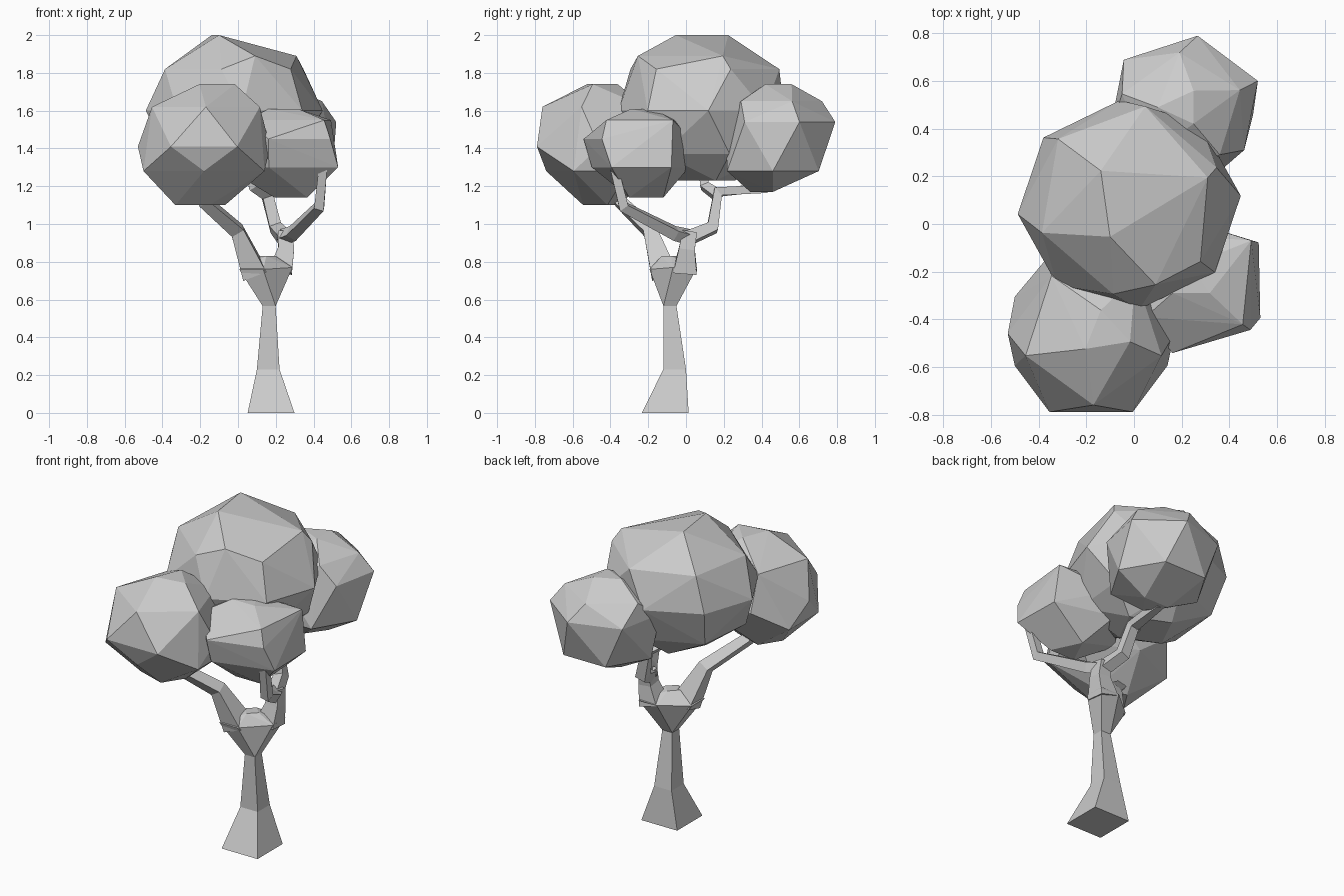
import bpy, bmesh
from math import cos, sin, radians
from mathutils import Vector

if "Cube" in bpy.data.objects:
    bpy.data.objects.remove(bpy.data.objects["Cube"])

UP = Vector((0, 0, 1))


def finish(bm, name):
    bmesh.ops.recalc_face_normals(bm, faces=bm.faces)
    me = bpy.data.meshes.new(name)
    bm.to_mesh(me)
    bm.free()
    ob = bpy.data.objects.new(name, me)
    bpy.context.collection.objects.link(ob)
    return ob


def limb(name, path, upright=False):
    """Square-section branch through (x, y, z, half_width) stations."""
    bm = bmesh.new()
    pts = [Vector(p[:3]) for p in path]
    rings = []
    for i, p in enumerate(pts):
        before = (p - pts[i - 1]).normalized() if i else Vector()
        after = (pts[i + 1] - p).normalized() if i < len(pts) - 1 else Vector()
        direction = UP if upright else (before + after).normalized()
        turn = UP.rotation_difference(direction)
        r = path[i][3]
        corners = ((-r, -r, 0), (r, -r, 0), (r, r, 0), (-r, r, 0))
        rings.append([bm.verts.new(p + turn @ Vector(c)) for c in corners])
    for a, b in zip(rings, rings[1:]):
        for k in range(4):
            n = (k + 1) % 4
            bm.faces.new((a[k], a[n], b[n], b[k]))
    bm.faces.new(rings[0])
    bm.faces.new(rings[-1])
    return finish(bm, name)


def faceted(name, rings):
    """Faceted solid: hull of polygon rings (x, y, z, rx, ry, sides, phase)."""
    bm = bmesh.new()
    for x, y, z, rx, ry, n, phase in rings:
        for k in range(n):
            a = radians(phase + 360 * k / n)
            bm.verts.new((x + rx * cos(a), y + ry * sin(a), z))
    bmesh.ops.convex_hull(bm, input=bm.verts)
    loose = [v for v in bm.verts if not v.link_faces]
    bmesh.ops.delete(bm, geom=loose, context='VERTS')
    return finish(bm, name)


# Trunk with flared foot, and the swollen fork above it
limb("trunk", [(.175, -.11, 0, .124), (.16, -.06, .23, .06),
               (.165, -.085, .57, .034)], upright=True)
faceted("fork", [
    (.165, -.085, .565, .048, .048, 4, 45),
    (.07, -.13, .76, .09, .09, 4, 45),
    (.225, -.005, .77, .09, .09, 4, 45),
    (.15, -.08, .83, .05, .05, 4, 0)])

# Branches
limb("left_branch", [(.085, -.12, .74, .065), (-.005, -.19, .965, .036),
                     (-.18, -.35, 1.12, .03), (-.2, -.45, 1.3, .025)])
limb("right_fork", [(.225, -.005, .75, .062), (.255, .005, .87, .042),
                    (.25, .02, .96, .038)])
limb("right_branch", [(.24, .02, .93, .032), (.29, -.06, .95, .03),
                      (.43, -.33, 1.09, .026), (.45, -.38, 1.3, .022)])
limb("back_branch", [(.25, 0, .92, .035), (.2, .14, .98, .032),
                     (.15, .17, 1.17, .028), (.17, .42, 1.19, .025),
                     (.2, .5, 1.3, .02)])
limb("inner_branch", [(.16, .17, 1.15, .026), (.08, .1, 1.2, .024),
                      (.04, .08, 1.35, .02)])

# Foliage clumps
faceted("crown_foliage", [
    (-.12, .085, 2.0, .14, .14, 2, 98),
    (.2, -.03, 1.89, .25, .25, 2, 64),
    (-.02, .1, 1.82, .39, .4, 6, 20),
    (-.02, .08, 1.6, .47, .44, 8, 5),
    (-.02, .08, 1.37, .38, .36, 6, 25),
    (0, .1, 1.23, .18, .17, 4, 20)])
faceted("front_foliage", [
    (-.12, -.46, 1.74, .11, .1, 3, 220),
    (-.17, -.46, 1.62, .3, .3, 5, 270),
    (-.18, -.46, 1.41, .35, .38, 6, 0),
    (-.18, -.45, 1.28, .37, .29, 6, 30),
    (-.2, -.45, 1.1, .14, .1, 4, 20)])
faceted("right_foliage", [
    (.24, -.25, 1.61, .09, .08, 3, 210),
    (.27, -.23, 1.55, .29, .25, 4, 40),
    (.26, -.26, 1.45, .29, .3, 5, 250),
    (.26, -.24, 1.3, .33, .27, 5, 325),
    (.28, -.24, 1.14, .1, .12, 3, 90)])
faceted("back_foliage", [
    (.2, .49, 1.74, .1, .08, 3, 60),
    (.2, .48, 1.65, .26, .24, 5, 20),
    (.21, .5, 1.54, .33, .295, 6, 80),
    (.21, .46, 1.28, .29, .28, 6, 60),
    (.22, .42, 1.17, .1, .08, 3, 30)])
